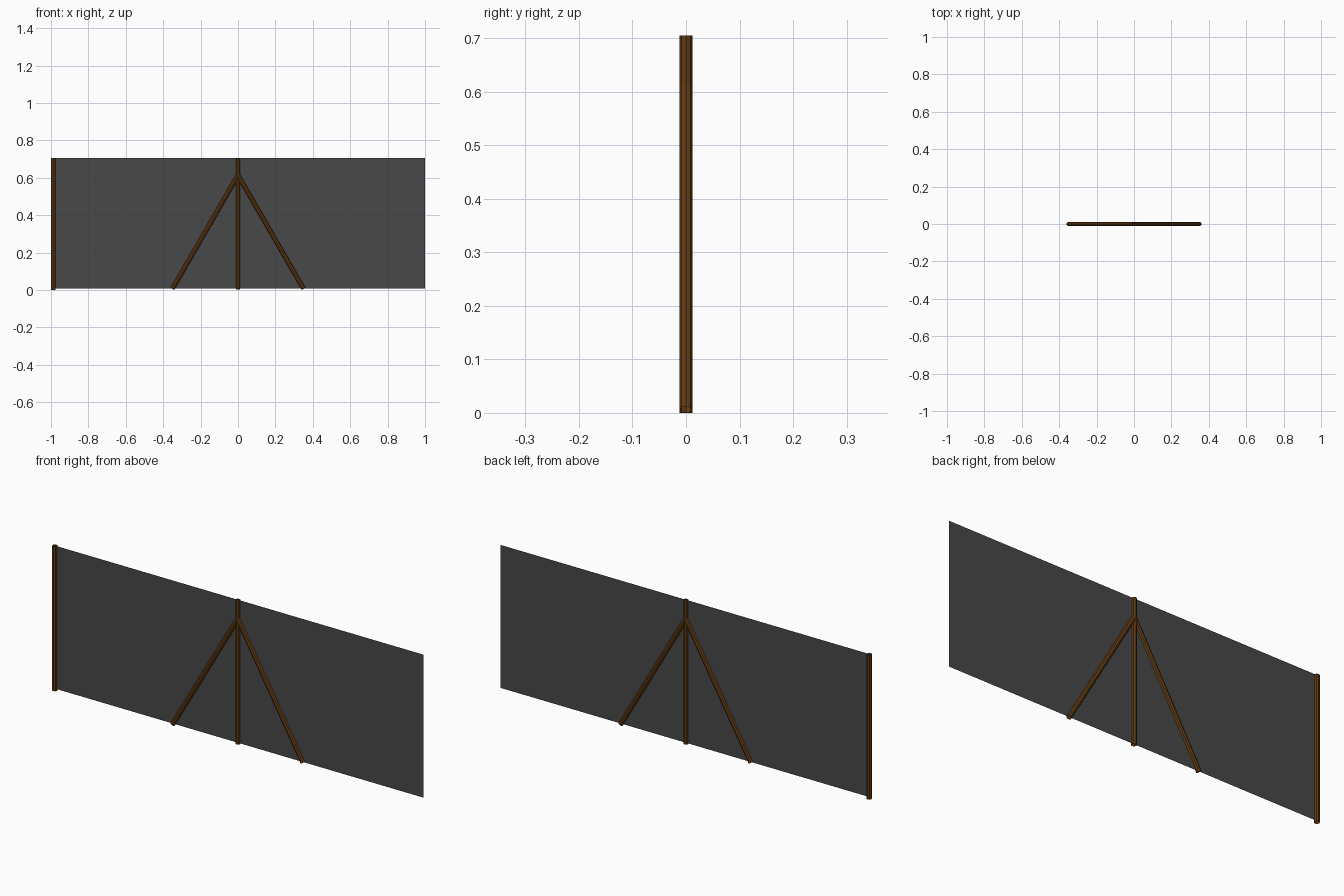
import bpy
from mathutils import Vector

cube = bpy.data.objects.get("Cube")
if cube:
    bpy.data.objects.remove(cube, do_unlink=True)


def make_material(name, rgb):
    mat = bpy.data.materials.new(name)
    mat.use_nodes = True
    colour = (*rgb, 1.0)
    mat.diffuse_color = colour
    bsdf = next(n for n in mat.node_tree.nodes if n.type == "BSDF_PRINCIPLED")
    bsdf.inputs["Base Color"].default_value = colour
    return mat


WOOD = make_material("brown wood", (0.12, 0.042, 0.006))
MESH = make_material("dark grey netting", (0.065, 0.065, 0.065))

RADIUS = 0.012
HEIGHT = 0.705
POLE_X = -0.988


def pole(name, start, end):
    """Open-ended round pole between two points."""
    start, end = Vector(start), Vector(end)
    axis = end - start
    bpy.ops.mesh.primitive_cylinder_add(
        vertices=8, radius=RADIUS, depth=axis.length,
        end_fill_type="NOTHING", location=(start + end) / 2,
        rotation=axis.to_track_quat("Z", "Y").to_euler())
    obj = bpy.context.object
    obj.name = name
    obj.data.materials.append(WOOD)
    return obj


# Upright posts
pole("end_post", (POLE_X, 0, 0), (POLE_X, 0, HEIGHT))
pole("middle_post", (0, 0, 0.004), (0, 0, HEIGHT))

# Sloping braces meeting at the middle post
for name, side in (("left_brace", 1), ("right_brace", -1)):
    pole(name, (side * 0.351, 0, 0.006), (0, 0, 0.614))

# Thin fence panel
bottom = 0.008
panel_mesh = bpy.data.meshes.new("fence_panel")
panel_mesh.from_pydata(
    [(POLE_X, 0, bottom), (1, 0, bottom), (1, 0, HEIGHT), (POLE_X, 0, HEIGHT)],
    [], [(0, 1, 2, 3)])
panel_mesh.materials.append(MESH)
panel = bpy.data.objects.new("fence_panel", panel_mesh)
bpy.context.collection.objects.link(panel)
